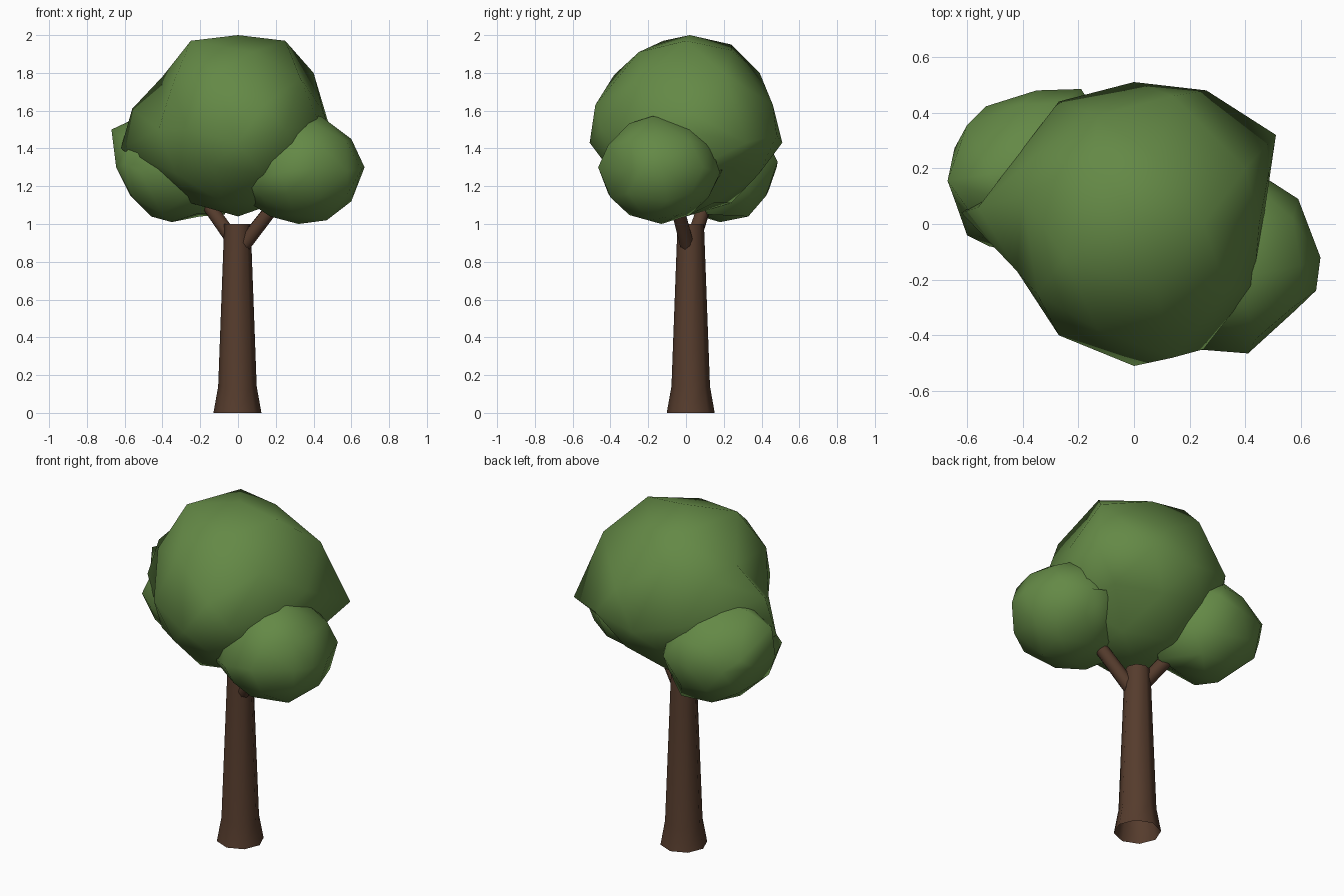
import bpy, bmesh, math
from mathutils import Vector

if "Cube" in bpy.data.objects:
    bpy.data.objects.remove(bpy.data.objects["Cube"])


def material(name, rgb):
    m = bpy.data.materials.new(name)
    m.diffuse_color = (*rgb, 1)
    m.use_nodes = True
    m.node_tree.nodes["Principled BSDF"].inputs["Base Color"].default_value = m.diffuse_color
    return m


LEAF = material("leaf green", (0.127, 0.250, 0.061))
BARK = material("bark brown", (0.092, 0.045, 0.026))


def finish(name, bm, mat, angle=None):
    bmesh.ops.recalc_face_normals(bm, faces=bm.faces)
    me = bpy.data.meshes.new(name)
    bm.to_mesh(me)
    bm.free()
    ob = bpy.data.objects.new(name, me)
    bpy.context.collection.objects.link(ob)
    me.materials.append(mat)
    for o in bpy.context.selected_objects:
        o.select_set(False)
    ob.select_set(True)
    bpy.context.view_layer.objects.active = ob
    if angle:
        bpy.ops.object.shade_smooth_by_angle(angle=math.radians(angle))
    else:
        bpy.ops.object.shade_smooth()
    return ob


def tube(name, rings, sides):
    """Lofted open tube through (centre, radius) rings."""
    bm = bmesh.new()
    axis = Vector(rings[-1][0]) - Vector(rings[0][0])
    rot = axis.to_track_quat('Z', 'Y')
    loops = []
    for c, r in rings:
        loops.append([bm.verts.new(Vector(c) + rot @ Vector(
            (r * math.cos(2 * math.pi * i / sides), r * math.sin(2 * math.pi * i / sides), 0)))
            for i in range(sides)])
    for a, b in zip(loops, loops[1:]):
        for i in range(sides):
            j = (i + 1) % sides
            bm.faces.new((a[i], a[j], b[j], b[i]))
    return finish(name, bm, BARK, 65)


def leaf_clump(name, centre, radius, lumps):
    """Low icosphere whose nearest vertices are pulled to the lump points."""
    bm = bmesh.new()
    bmesh.ops.create_icosphere(bm, subdivisions=2, radius=1)
    c = Vector(centre)
    for v in bm.verts:
        v.co = c + Vector([a * b for a, b in zip(v.co, radius)])
    free = list(bm.verts)
    for p in lumps:
        p = Vector(p)
        v = min(free, key=lambda w: (w.co - p).length)
        v.co = p
        free.remove(v)
    return finish(name, bm, LEAF)


# Trunk with flared foot, and two branches
X, Y = -0.003, 0.025
tube("trunk", [((X, Y, 0), 0.127), ((X, Y, 0.14), 0.102), ((X, Y, 1.0), 0.07)], 8)
tube("branch_right", [((0.03, 0.005, 0.89), 0.04), ((0.24, -0.065, 1.16), 0.036)], 8)
tube("branch_left", [((-0.03, 0.04, 0.92), 0.04), ((-0.2, 0.12, 1.16), 0.036)], 8)

# Large crown
leaf_clump("crown_top", (0, 0, 1.52), (0.48, 0.48, 0.48), [
    (0, 0.02, 2.0), (0.25, 0, 1.97), (-0.25, -0.12, 1.97), (-0.15, 0.24, 1.95),
    (0.08, 0.24, 1.92), (0.08, -0.25, 1.91),
    (0.4, 0.2, 1.8), (-0.4, 0.1, 1.78), (-0.13, 0.39, 1.8), (-0.13, -0.38, 1.79),
    (0.14, 0.46, 1.63), (0.14, -0.48, 1.63), (-0.56, 0.06, 1.61), (0.45, 0, 1.6),
    (0, -0.51, 1.43), (-0.27, -0.4, 1.5), (0.25, -0.45, 1.5), (0.43, -0.22, 1.53),
    (0.51, 0.32, 1.43), (0.26, 0.48, 1.47), (0, 0.51, 1.43), (-0.27, 0.44, 1.5),
    (-0.62, 0.04, 1.4), (-0.42, -0.17, 1.5), (0, 0, 1.04)])

# Lower right clump, towards the front
leaf_clump("crown_right", (0.35, -0.14, 1.29), (0.32, 0.32, 0.285), [
    (0.67, -0.12, 1.3), (0.59, 0.09, 1.3), (0.58, -0.31, 1.28), (0.41, -0.465, 1.3),
    (0.22, -0.45, 1.27), (0.45, 0.18, 1.27), (0.6, -0.15, 1.45), (0.44, -0.18, 1.57),
    (0.6, -0.1, 1.12), (0.47, -0.2, 1.02), (0.32, -0.13, 1.0), (0.17, -0.2, 1.04),
    (0.04, -0.3, 1.22), (0.02, -0.1, 1.14), (0.3, 0.2, 1.3), (0.3, -0.35, 1.48)])

# Lower left clump, towards the back
leaf_clump("crown_left", (-0.35, 0.18, 1.3), (0.31, 0.3, 0.29), [
    (-0.67, 0.155, 1.5), (-0.6, 0.355, 1.36), (-0.4, 0.43, 1.42), (-0.19, 0.485, 1.33),
    (-0.6, -0.04, 1.32), (-0.52, -0.08, 1.28), (-0.57, 0.15, 1.15), (-0.46, 0.15, 1.04),
    (-0.52, 0.18, 1.57), (-0.2, 0.33, 1.04), (-0.07, 0.12, 1.05)])
